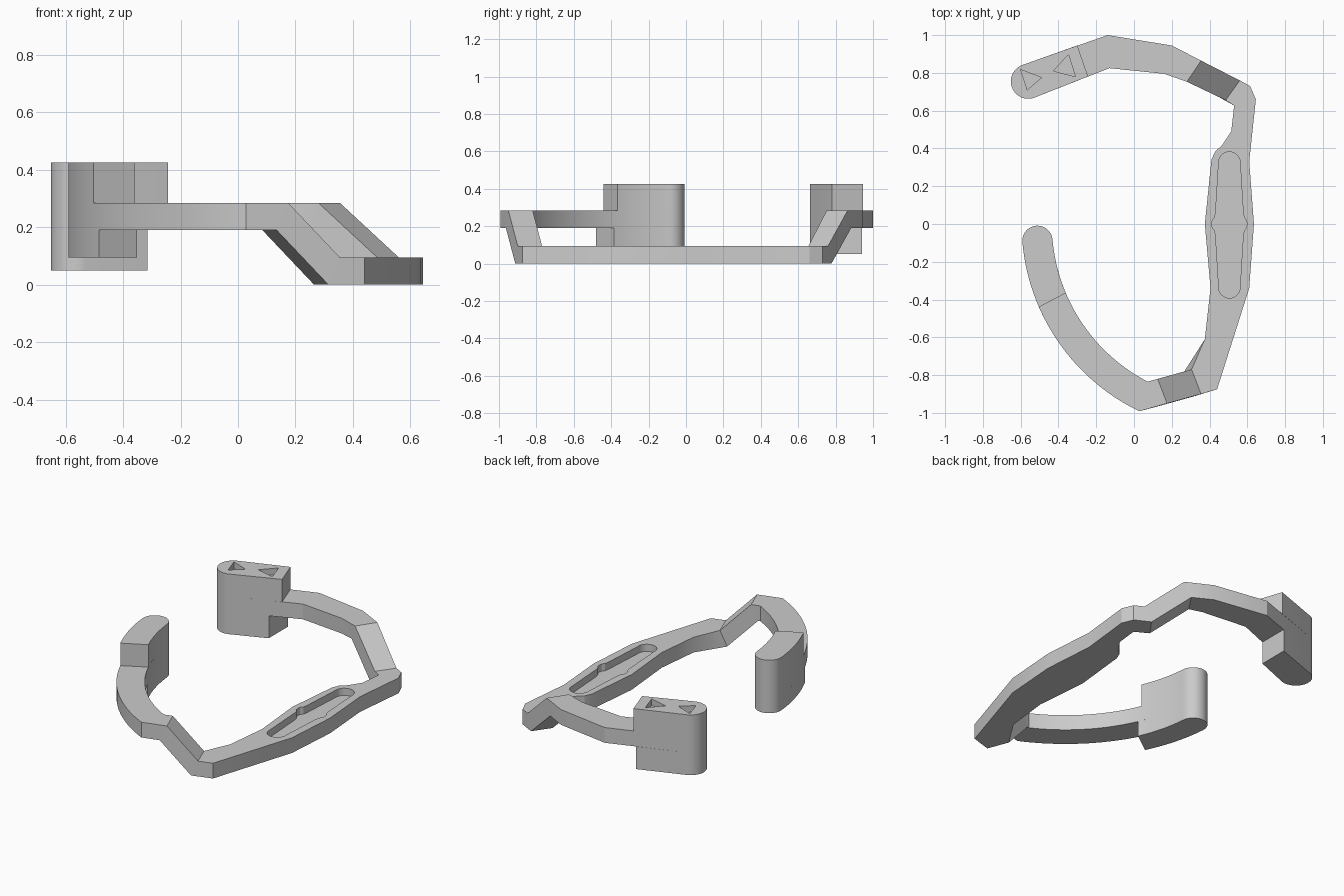
import bpy, bmesh
from math import sin, cos, radians

if "Cube" in bpy.data.objects:
    bpy.data.objects.remove(bpy.data.objects["Cube"], do_unlink=True)

grey = bpy.data.materials.new("plain grey")
grey.use_nodes = True
grey.diffuse_color = (0.6, 0.6, 0.6, 1)
grey.node_tree.nodes["Principled BSDF"].inputs["Base Color"].default_value = (0.6, 0.6, 0.6, 1)

LOW, ARM_LOW, ARM_TOP, POD_TOP = 0.095, 0.19, 0.285, 0.425


def loft(name, top, z_top, z_bottom, bottom=None):
    """Solid between a top outline and a bottom outline; z may be a list."""
    bottom = bottom or top
    n = len(top)
    zt = z_top if isinstance(z_top, list) else [z_top] * n
    zb = z_bottom if isinstance(z_bottom, list) else [z_bottom] * n
    bm = bmesh.new()
    up = [bm.verts.new((x, y, z)) for (x, y), z in zip(top, zt)]
    dn = [bm.verts.new((x, y, z)) for (x, y), z in zip(bottom, zb)]
    bm.faces.new(up)
    bm.faces.new(dn[::-1])
    for i in range(n):
        j = (i + 1) % n
        bm.faces.new((up[i], dn[i], dn[j], up[j]))
    bmesh.ops.recalc_face_normals(bm, faces=bm.faces)
    mesh = bpy.data.meshes.new(name)
    bm.to_mesh(mesh)
    bm.free()
    mesh.materials.append(grey)
    ob = bpy.data.objects.new(name, mesh)
    bpy.context.collection.objects.link(ob)
    return ob


def select(ob):
    bpy.ops.object.select_all(action='DESELECT')
    ob.select_set(True)
    bpy.context.view_layer.objects.active = ob


def carve(ob, outline, z_top, depth):
    """Sink a recess of the given outline into the top of a part."""
    cutter = loft("recess_cutter", outline, z_top + 0.05, z_top - depth)
    cutter.hide_render = True
    mod = ob.modifiers.new("recess", 'BOOLEAN')
    mod.operation, mod.solver, mod.object = 'DIFFERENCE', 'EXACT', cutter
    select(ob)
    bpy.ops.object.modifier_apply(modifier=mod.name)
    bpy.data.objects.remove(cutter, do_unlink=True)


def smooth(ob):
    select(ob)
    bpy.ops.object.shade_smooth_by_angle(angle=radians(25))


def arc(cx, cy, r, a, b, n):
    return [(cx + r * cos(radians(a + (b - a) * i / n)),
             cy + r * sin(radians(a + (b - a) * i / n))) for i in range(n + 1)]


def moved(points, d):
    return [(x + d[0], y + d[1]) for x, y in points]


# Ramp ends as (inner, outer) pairs, and the mitre shift of their undersides
FRONT_LOW, FRONT_HIGH, FRONT_SHIFT = [(0.305, -0.77), (0.355, -0.9)], [(0.125, -0.82), (0.175, -0.95)], (-0.04, -0.013)
BACK_LOW, BACK_HIGH, BACK_SHIFT = [(0.485, 0.655), (0.56, 0.76)], [(0.28, 0.753), (0.355, 0.865)], (-0.037, 0.018)

# Base plate, with mitred ends
outer = [(0.44, -0.875), (0.61, -0.34), (0.635, 0), (0.61, 0.33), (0.645, 0.66), (0.615, 0.73)]
inner = [(0.53, 0.627), (0.515, 0.49), (0.465, 0.415), (0.43, 0.385), (0.41, 0.34),
         (0.375, 0), (0.405, -0.34), (0.375, -0.61)]
top = FRONT_LOW + outer + BACK_LOW[::-1] + inner
bottom = moved(FRONT_LOW, FRONT_SHIFT) + outer + moved(BACK_LOW[::-1], BACK_SHIFT) + inner
base = loft("base_plate", top, LOW, 0, bottom)

# Rounded slot with a small bulge at its middle
side = [(0.057, 0.32), (0.073, 0.06), (0.078, 0.035), (0.09, 0.02), (0.093, 0)]
right = [(0.505 + x, y) for x, y in side]
right += [(x, -y) for x, y in right[-2::-1]]
left = [(1.01 - x, y) for x, y in right[::-1]]
slot = arc(0.505, 0.325, 0.057, 175, 5, 16) + right + arc(0.505, -0.335, 0.057, -5, -175, 16) + left
carve(base, slot, LOW, 0.045)
smooth(base)

# Sloping links between base and raised arms
for name, lo, hi, d in (("front_ramp", FRONT_LOW, FRONT_HIGH, FRONT_SHIFT),
                        ("back_ramp", BACK_LOW, BACK_HIGH, BACK_SHIFT)):
    quad = lo + hi[::-1]
    loft(name, quad, [LOW] * 2 + [ARM_TOP] * 2, [0] * 2 + [ARM_LOW] * 2, moved(quad, d))

# Front curved arm and its round-ended pod
CX, R_OUT, R_IN, R_MID, END = 0.505, 1.1, 0.94, 1.02, 185
mid = arc(CX, 0, R_MID, END, END, 1)[0]


def curved(a_out, a_in):
    return (arc(CX, 0, R_OUT, 180 + a_out, END, 32)
            + arc(*mid, 0.08, END, END - 180, 20)[1:-1]
            + arc(CX, 0, R_IN, END, 180 + a_in, 32))


path = curved(64.3, 62.6)
front_arm = loft("front_arm", path + FRONT_HIGH, ARM_TOP, ARM_LOW,
                 path + moved(FRONT_HIGH, FRONT_SHIFT))
smooth(front_arm)
smooth(loft("front_pod_upper", curved(23.6, 22.9), POD_TOP, ARM_TOP))
smooth(loft("front_pod_lower", curved(25.9, 24.2), ARM_LOW, LOW))

# Back angled arm and its round-ended pod
cap = arc(-0.56, 0.755, 0.092, 109, 289, 24)
back_path = cap + [(-0.13, 0.825), (0.16, 0.795)]
tail = [(0.2, 0.945), (-0.14, 1.0)]
smooth(loft("back_arm", back_path + BACK_HIGH + tail, ARM_TOP, ARM_LOW,
            back_path + moved(BACK_HIGH, BACK_SHIFT) + tail))
back_pod = loft("back_pod_upper", cap + [(-0.243, 0.781), (-0.3, 0.945)], POD_TOP, ARM_TOP)
for tri in ([(-0.6, 0.817), (-0.49, 0.775), (-0.565, 0.71)],
            [(-0.347, 0.897), (-0.31, 0.78), (-0.427, 0.81)]):
    carve(back_pod, tri, POD_TOP, 0.04)
smooth(back_pod)
smooth(loft("back_pod_lower", cap + [(-0.315, 0.753), (-0.315, 0.94)], ARM_LOW, 0.05))
